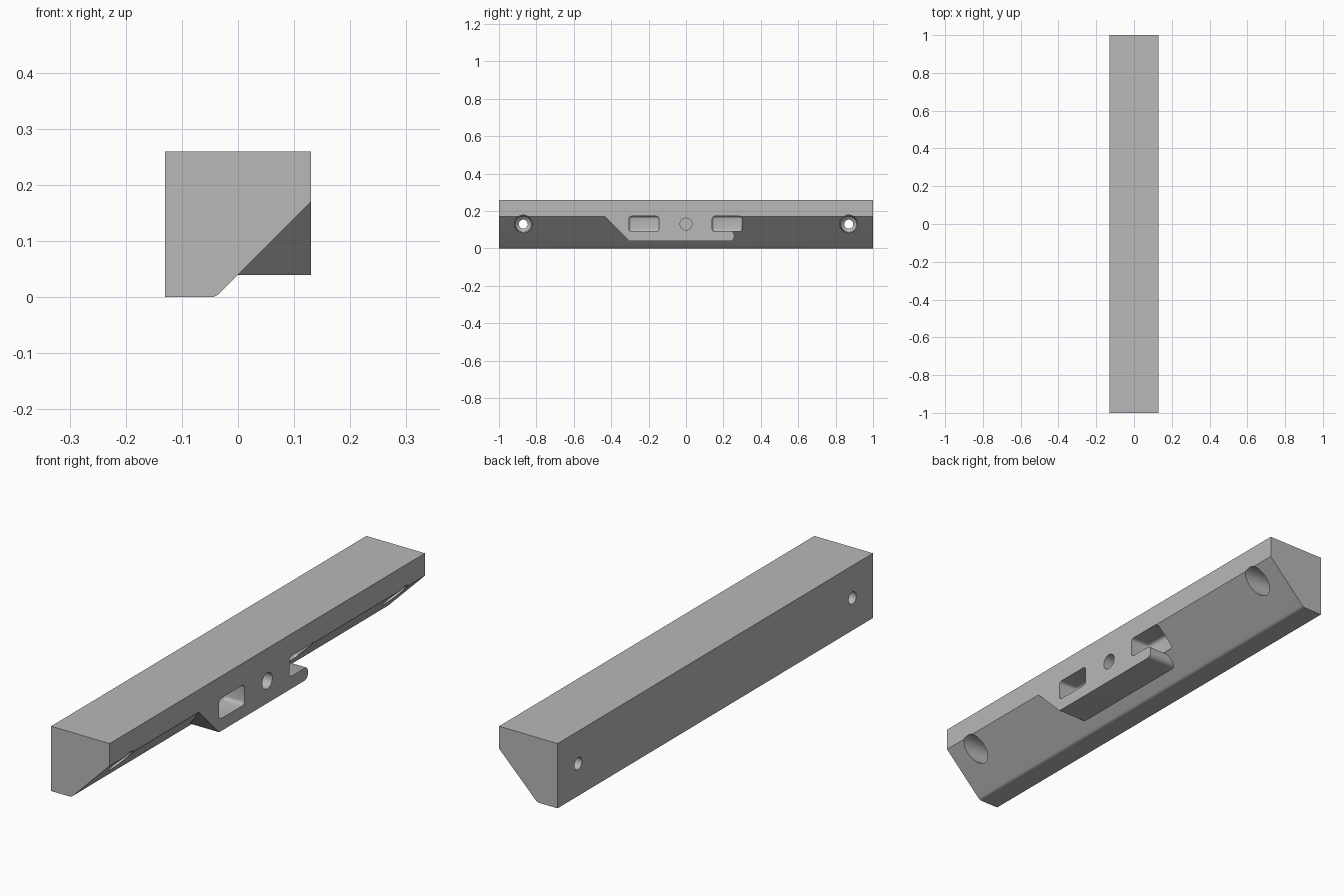
import bpy, bmesh, math
from mathutils import Vector

default = bpy.data.objects.get("Cube")
if default:
    bpy.data.objects.remove(default, do_unlink=True)

grey = bpy.data.materials.new("plain grey")
grey.use_nodes = True
grey.diffuse_color = (0.48, 0.48, 0.48, 1)
grey.node_tree.nodes["Principled BSDF"].inputs["Base Color"].default_value = grey.diffuse_color


def make_object(name, bm):
    bmesh.ops.recalc_face_normals(bm, faces=bm.faces[:])
    mesh = bpy.data.meshes.new(name)
    bm.to_mesh(mesh)
    bm.free()
    mesh.materials.append(grey)
    obj = bpy.data.objects.new(name, mesh)
    bpy.context.collection.objects.link(obj)
    return obj


def prism(name, points, direction):
    """Extrude a closed outline along a direction."""
    bm = bmesh.new()
    face = bm.faces.new([bm.verts.new(p) for p in points])
    moved = bmesh.ops.extrude_face_region(bm, geom=[face])["geom"]
    verts = [v for v in moved if isinstance(v, bmesh.types.BMVert)]
    bmesh.ops.translate(bm, verts=verts, vec=Vector(direction))
    return make_object(name, bm)


def arc(cu, cv, radius, start, end, steps=8):
    angles = [math.radians(start + (end - start) * i / steps) for i in range(steps + 1)]
    return [(cu + radius * math.cos(a), cv + radius * math.sin(a)) for a in angles]


def lathe_x(name, y, z, profile, sides=40):
    """Turn (x, radius) stations into a closed solid about an x-parallel axis."""
    bm = bmesh.new()
    rings = []
    for x, r in profile:
        rings.append([bm.verts.new((x, y + u, z + v))
                      for u, v in arc(0, 0, r, 0, 360, sides)[:-1]])
    for a, b in zip(rings, rings[1:]):
        for i in range(sides):
            j = (i + 1) % sides
            bm.faces.new((a[i], a[j], b[j], b[i]))
    bm.faces.new(rings[0])
    bm.faces.new(rings[-1])
    return make_object(name, bm)


def rounded_box(name, low, high, radius):
    bm = bmesh.new()
    bmesh.ops.create_cube(bm, size=1)
    for v in bm.verts:
        v.co = [lo if c < 0 else hi for c, lo, hi in zip(v.co, low, high)]
    bmesh.ops.bevel(bm, geom=bm.edges[:], offset=radius, segments=4,
                    profile=0.5, affect='EDGES')
    return make_object(name, bm)


def combine(target, tool, operation):
    mod = target.modifiers.new(tool.name, 'BOOLEAN')
    mod.operation = operation
    mod.solver = 'EXACT'
    mod.object = tool
    tool.hide_render = True
    bpy.context.view_layer.objects.active = target
    bpy.ops.object.modifier_apply(modifier=mod.name)
    bpy.data.objects.remove(tool, do_unlink=True)


# Long bar with a chamfered underside and softened lower edge
outline = [(-0.13, 0.26), (-0.13, 0)] + arc(-0.05, 0.025, 0.025, 270, 315, 5)
outline += [(0.13, 0.17), (0.13, 0.26)]
bar = prism("mounting_bar", [(x, -1, z) for x, z in outline], (0, 2, 0))

# Central boss with one slanted end and a rounded hook end
boss_outline = [(-0.435, 0.2), (-0.435, 0.17), (-0.305, 0.04)]
boss_outline += arc(0.236, 0.062, 0.022, 270, 360)
boss_outline += arc(0.236, 0.07, 0.022, 0, 90)
boss_outline += [(0.2, 0.1), (0.2, 0.2)]
boss = prism("centre_boss", [(-0.05, y, z) for y, z in boss_outline], (0.18, 0, 0))
combine(bar, boss, 'UNION')

# Two pockets, the second one opening past the hook
for start in (-0.305, 0.14):
    pocket = rounded_box("pocket_cutter", (0.04, start, 0.09),
                         (0.3, start + 0.16, 0.172), 0.014)
    combine(bar, pocket, 'DIFFERENCE')

# Round blind hole between the pockets
combine(bar, lathe_x("centre_hole_cutter", 0, 0.13, [(0.04, 0.032), (0.2, 0.032)]),
        'DIFFERENCE')

# Counterbored screw holes through both ends
for side in (-1, 1):
    stations = [(-0.2, 0.024), (-0.06, 0.024), (-0.045, 0.042), (0.06, 0.048), (0.2, 0.048)]
    combine(bar, lathe_x("screw_hole_cutter", side * 0.87, 0.13, stations), 'DIFFERENCE')

# Tidy flat regions and shade
bm = bmesh.new()
bm.from_mesh(bar.data)
bmesh.ops.remove_doubles(bm, verts=bm.verts[:], dist=0.00001)
bmesh.ops.dissolve_limit(bm, angle_limit=0.005, verts=bm.verts[:], edges=bm.edges[:])
bmesh.ops.triangulate(bm, faces=[f for f in bm.faces if len(f.verts) > 4])
bm.to_mesh(bar.data)
bm.free()
bpy.ops.object.select_all(action='DESELECT')
bar.select_set(True)
bpy.context.view_layer.objects.active = bar
bpy.ops.object.shade_smooth_by_angle(angle=math.radians(30))
